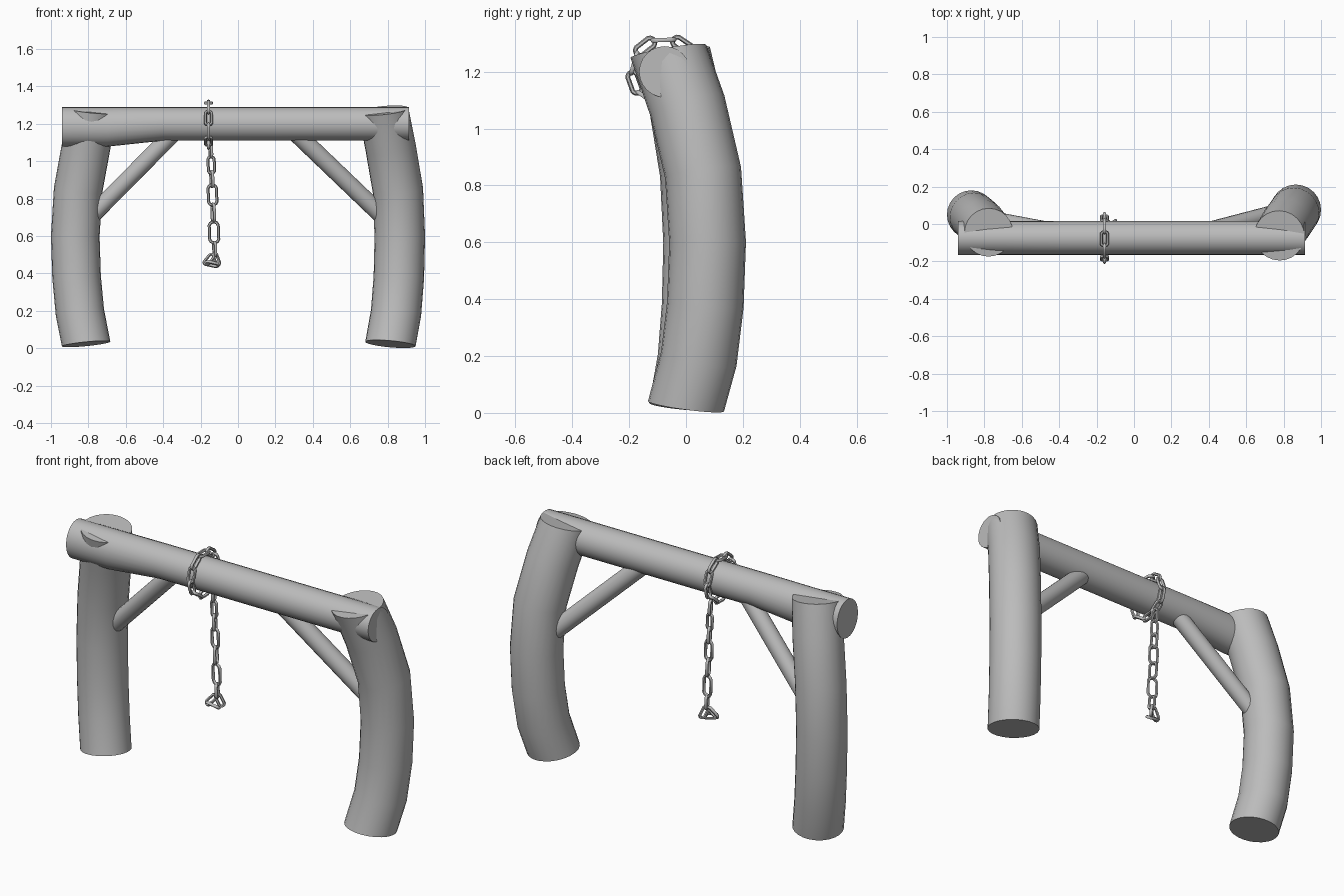
import bpy, bmesh, math
from mathutils import Vector as V

if "Cube" in bpy.data.objects:
    bpy.data.objects.remove(bpy.data.objects["Cube"])

grey = bpy.data.materials.new("plain grey")
grey.diffuse_color = (0.5, 0.5, 0.5, 1)
grey.use_nodes = True
grey.node_tree.nodes["Principled BSDF"].inputs["Base Color"].default_value = grey.diffuse_color


def finish(bm, name, angle=50):
    bmesh.ops.recalc_face_normals(bm, faces=bm.faces)
    me = bpy.data.meshes.new(name)
    bm.to_mesh(me)
    bm.free()
    me.materials.append(grey)
    ob = bpy.data.objects.new(name, me)
    bpy.context.collection.objects.link(ob)
    bpy.ops.object.select_all(action='DESELECT')
    ob.select_set(True)
    bpy.context.view_layer.objects.active = ob
    bpy.ops.object.shade_smooth_by_angle(angle=math.radians(angle))
    return ob


def loft(name, rings, n=24):
    """Skin rings given as (centre, half axis a, half axis b), with end caps."""
    bm = bmesh.new()
    loops = []
    for c, a, b in rings:
        loops.append([bm.verts.new(c + a * math.cos(2 * math.pi * i / n)
                                   + b * math.sin(2 * math.pi * i / n)) for i in range(n)])
    for p, q in zip(loops, loops[1:]):
        for i in range(n):
            j = (i + 1) % n
            bm.faces.new((p[i], p[j], q[j], q[i]))
    bm.faces.new(loops[0])
    bm.faces.new(loops[-1])
    return finish(bm, name)


def log(name, path, r, end_tilt=1.0, n=24):
    """Round log along a path; end_tilt flattens the end cuts."""
    pts = [V(p) for p in path]
    rings = []
    for i, p in enumerate(pts):
        t = pts[min(i + 1, len(pts) - 1)] - pts[max(i - 1, 0)]
        if i in (0, len(pts) - 1):
            t = V((t.x * end_tilt, t.y * end_tilt, t.z))
        t.normalize()
        b = t.cross(V((1, 0, 0))).normalized()
        a = b.cross(t).normalized()
        rings.append((p, a * r, b * r))
    return loft(name, rings, n)


# Bent posts
log("right_post", [(.815, 0, .023), (.845, .045, .19), (.86, .068, .38), (.865, .076, .6),
                   (.855, .06, .845), (.815, .005, 1.08), (.777, -.062, 1.272)], .135, .5)
log("left_post", [(-.812, 0, .023), (-.845, .03, .19), (-.863, .045, .38), (-.87, .05, .6),
                  (-.855, .038, .845), (-.812, 0, 1.08), (-.777, -.045, 1.272)], .13, .5)

# Crossbeam, thicker at its left end
loft("crossbeam", [(V((x, -.075, z)), V((0, ry, 0)), V((0, 0, rz))) for x, z, ry, rz in
                   [(-.94, 1.184, .092, .106), (-.7, 1.184, .091, .106),
                    (-.4, 1.2, .09, .09), (.915, 1.2, .09, .09)]])

# Diagonal braces
log("left_brace", [(-.80, .03, .69), (-.345, -.055, 1.15)], .046, n=16)
log("right_brace", [(.79, .065, .69), (.31, -.06, 1.15)], .048, n=16)


def add_link(bm, c, axis, normal, length, width, wire=.0085, n=12, m=6):
    """Oval chain link lying in the plane across 'normal', long along 'axis'."""
    c, u = V(c), V(axis).normalized()
    nrm = V(normal)
    nrm = (nrm - u * nrm.dot(u)).normalized()
    v = nrm.cross(u)
    r, h = width / 2 - wire, (length - width) / 2
    loops = []
    for i in range(n):
        t = 2 * math.pi * (i + .5) / n
        out = u * math.cos(t) + v * math.sin(t)
        p = c + out * r + u * math.copysign(h, math.cos(t))
        loops.append([bm.verts.new(p + (out * math.cos(2 * math.pi * k / m)
                                        + nrm * math.sin(2 * math.pi * k / m)) * wire)
                      for k in range(m)])
    for i in range(n):
        p, q = loops[i], loops[(i + 1) % n]
        for k in range(m):
            j = (k + 1) % m
            bm.faces.new((p[k], p[j], q[j], q[k]))


# Chain loop around the crossbeam, links alternating flat and upright
bm = bmesh.new()
for i in range(10):
    a = math.radians(200 - 36 * i)
    rad = V((0, math.cos(a), math.sin(a)))
    add_link(bm, V((-.158, -.075, 1.2)) + rad * .112, (0, -rad.z, rad.y),
             (1, 0, 0) if i % 2 == 0 else rad, .095, .052)
finish(bm, "chain_loop", 60)

# Hanging chain: height, length, width, turned edge-on or not
bm = bmesh.new()
for i, (z, length, w) in enumerate([(1.06, .09, .05), (.98, .105, .052), (.905, .1, .052),
                                    (.82, .125, .064), (.725, .11, .06), (.62, .13, .068),
                                    (.53, .09, .05)]):
    x = -.146 + .02 * (1.06 - z) / .5
    add_link(bm, (x, -.005, z), (.04, 0, -1), (.95, .3, 0) if i % 2 == 0 else (.2, 1, 0), length, w)
finish(bm, "hanging_chain", 60)

# Bunched links at the lower end
bm = bmesh.new()
for c, axis, normal in [((-.155, -.015, .475), (-.05, -.02, -.06), (.5, .8, .2)),
                        ((-.14, -.02, .45), (.09, .01, -.02), (.1, .6, .8)),
                        ((-.115, .005, .475), (.03, .02, -.08), (.6, -.7, .2))]:
    add_link(bm, c, axis, normal, .085, .045)
finish(bm, "chain_end", 60)
